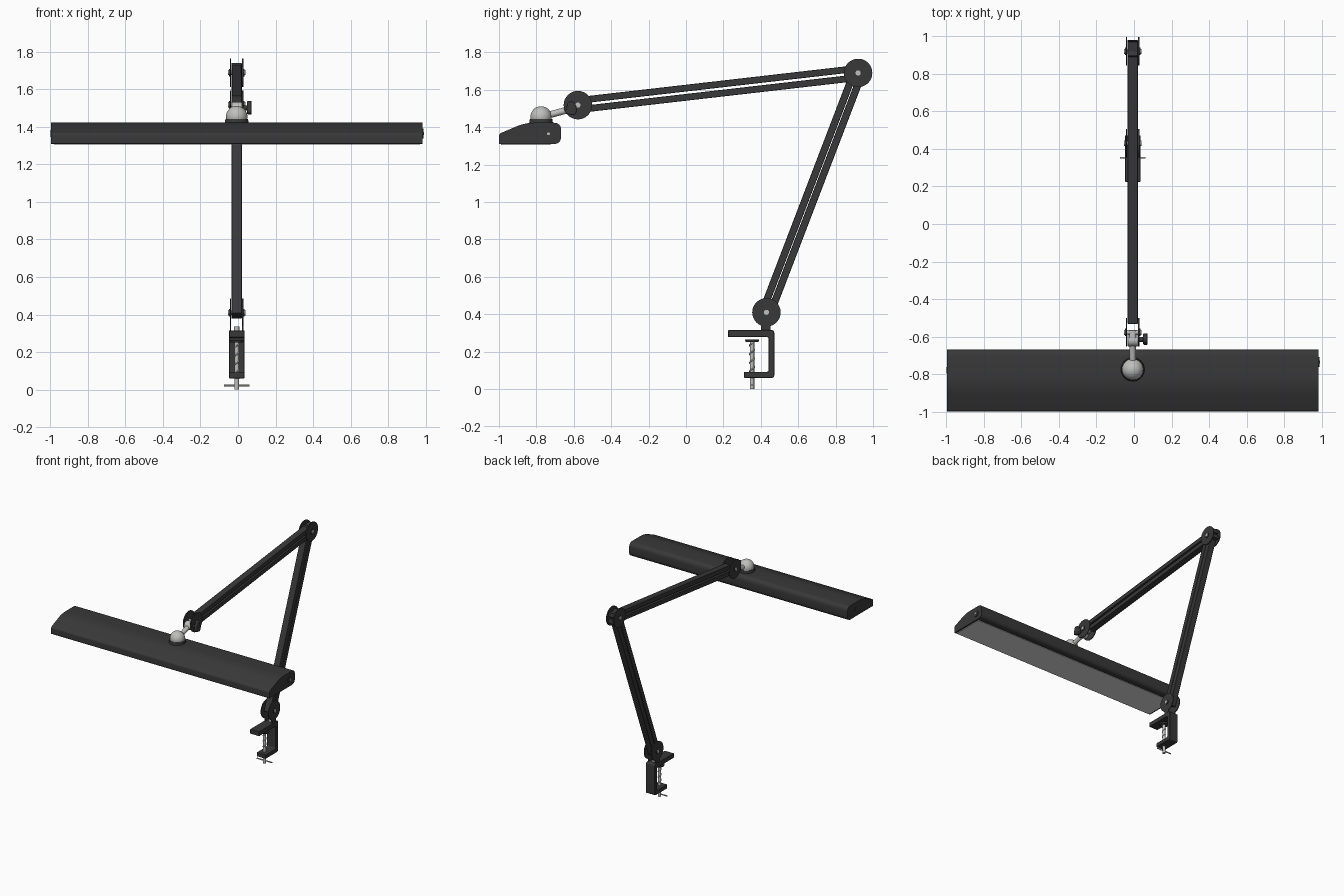
import bpy, bmesh, math
from mathutils import Vector

if "Cube" in bpy.data.objects:
    bpy.data.objects.remove(bpy.data.objects["Cube"])

CX = -0.007  # centre line of the arm and clamp


def material(name, rgb):
    m = bpy.data.materials.new(name)
    m.diffuse_color = (*rgb, 1)
    m.use_nodes = True
    m.node_tree.nodes["Principled BSDF"].inputs["Base Color"].default_value = m.diffuse_color
    return m


BLACK = material("charcoal paint", (0.04, 0.04, 0.04))
METAL = material("brushed metal", (0.52, 0.52, 0.51))
GLOW = material("pale diffuser", (0.75, 0.75, 0.75))


def finish(name, bm, mat, bevel=0.0):
    bmesh.ops.recalc_face_normals(bm, faces=bm.faces)
    me = bpy.data.meshes.new(name)
    bm.to_mesh(me)
    bm.free()
    me.shade_smooth()
    me.set_sharp_from_angle(angle=math.radians(35))
    me.materials.append(mat)
    ob = bpy.data.objects.new(name, me)
    bpy.context.collection.objects.link(ob)
    if bevel:
        b = ob.modifiers.new("bevel", 'BEVEL')
        b.width, b.segments = bevel, 2
    return ob


def prism(name, profile, x0, x1, mat, bevel=0.0):
    """Extrude a (y, z) outline along x."""
    bm = bmesh.new()
    f = bm.faces.new([bm.verts.new((x0, y, z)) for y, z in profile])
    ext = bmesh.ops.extrude_face_region(bm, geom=[f])["geom"]
    bmesh.ops.translate(bm, vec=(x1 - x0, 0, 0),
                        verts=[v for v in ext if isinstance(v, bmesh.types.BMVert)])
    # the extrusion may drop or keep the start face, so close any open rim
    bmesh.ops.holes_fill(bm, edges=[e for e in bm.edges if e.is_boundary])
    return finish(name, bm, mat, bevel)


def rod(name, a, b, r, mat, r2=None, seg=24, bevel=0.0):
    """Cylinder or cone between two points."""
    a, b = Vector(a), Vector(b)
    bm = bmesh.new()
    bmesh.ops.create_cone(bm, cap_ends=True, segments=seg, radius1=r,
                          radius2=r if r2 is None else r2, depth=(b - a).length)
    rot = (b - a).to_track_quat('Z', 'Y').to_matrix().to_4x4()
    bmesh.ops.transform(bm, matrix=rot, verts=bm.verts)
    bmesh.ops.translate(bm, vec=(a + b) / 2, verts=bm.verts)
    return finish(name, bm, mat, bevel)


def box(name, lo, hi, mat, bevel=0.0):
    (x0, y0, z0), (x1, y1, z1) = lo, hi
    return prism(name, [(y0, z0), (y1, z0), (y1, z1), (y0, z1)], x0, x1, mat, bevel)


def rounded(points, n=6):
    """Round the corners of a (y, z, radius) outline."""
    out = []
    for i, (y, z, r) in enumerate(points):
        p = Vector((y, z))
        if r == 0:
            out.append((y, z))
            continue
        u = (Vector(points[i - 1][:2]) - p).normalized()
        v = (Vector(points[(i + 1) % len(points)][:2]) - p).normalized()
        for k in range(n + 1):
            t = k / n
            q = p + u * r * (1 - t) ** 2 + v * r * t ** 2
            out.append((q.x, q.y))
    return out


BASE, ELBOW, HEAD = Vector((0.43, 0.41)), Vector((0.92, 1.69)), Vector((-0.578, 1.518))


# Joints: paired discs with washers and a through bolt
def joint(name, c):
    for side in (-1, 1):
        def at(x):
            return (CX + side * x, c.x, c.y)
        rod(name + "_disc", at(0.029), at(0.036), 0.076, BLACK, seg=48)
        rod(name + "_washer", at(0.036), at(0.041), 0.02, BLACK)
        rod(name + "_bolt_head", at(0.041), at(0.046), 0.014, METAL)
    rod(name + "_bolt", (CX - 0.036, c.x, c.y), (CX + 0.036, c.x, c.y), 0.012, METAL)


for label, centre in (("base_joint", BASE), ("elbow_joint", ELBOW), ("head_joint", HEAD)):
    joint(label, centre)


# Arms: two parallel bars each
def arm(name, a, b, off, h, start, end):
    d = (b - a).normalized()
    n = Vector((-d.y, d.x))
    for side, s in (("_front_bar", -1), ("_rear_bar", 1)):
        p, q = a + d * start + n * off * s, b + d * end + n * off * s
        k = n * h / 2
        prism(name + side, [tuple(v) for v in (p - k, q - k, q + k, p + k)],
              CX - 0.027, CX + 0.027, BLACK, 0.003)


arm("lower_arm", BASE, ELBOW, 0.0215, 0.039, -0.02, 0.04)
arm("upper_arm", HEAD, ELBOW, 0.0245, 0.036, 0.05, 0.058)

# Table clamp: C-shaped bracket
prism("clamp_bracket", rounded([
    (0.225, 0.278, 0), (0.442, 0.278, 0.012), (0.442, 0.092, 0.012), (0.31, 0.092, 0),
    (0.31, 0.06, 0), (0.472, 0.06, 0.015), (0.472, 0.315, 0.015), (0.225, 0.315, 0)]),
    CX - 0.041, CX + 0.041, BLACK, 0.003)
for s in (-1, 1):
    box("base_tongue", (CX + s * 0.0325 - 0.0035, 0.402, 0.31),
        (CX + s * 0.0325 + 0.0035, 0.452, 0.37), BLACK)
rod("base_pin", (CX, 0.428, 0.30), (CX, 0.428, 0.335), 0.014, METAL)

# Clamp screw with helical thread, pad and tommy bar
SY = 0.353
rod("screw_core", (CX, SY, 0.0), (CX, SY, 0.255), 0.012, METAL)
rod("screw_pad", (CX, SY, 0.252), (CX, SY, 0.264), 0.034, BLACK, r2=0.038)
curve = bpy.data.curves.new("screw_thread", 'CURVE')
curve.dimensions = '3D'
curve.bevel_depth, curve.bevel_resolution = 0.004, 2
turns, steps = 4, 16
sp = curve.splines.new('POLY')
sp.points.add(turns * steps)
for i, pt in enumerate(sp.points):
    ang = 2 * math.pi * i / steps
    pt.co = (CX + 0.012 * math.cos(ang), SY + 0.012 * math.sin(ang),
             0.06 + 0.185 * i / (turns * steps), 1)
curve.materials.append(METAL)
bpy.context.collection.objects.link(bpy.data.objects.new("screw_thread", curve))
rod("screw_handle", (CX - 0.068, SY, 0.021), (CX + 0.068, SY, 0.021), 0.005, METAL, seg=12)

# Lamp head: long shade with end caps
shade = [(-1.0, 1.31, 0.006), (-0.668, 1.31, 0.04), (-0.668, 1.424, 0.04),
         (-0.86, 1.424, 0.05), (-0.999, 1.365, 0.012)]
X0, X1 = -0.997, 0.984
prism("lamp_shade", rounded(shade), X0 + 0.008, X1 - 0.008, BLACK)
for nm, a, b in (("left_end_cap", X0, X0 + 0.008), ("right_end_cap", X1 - 0.008, X1)):
    prism(nm, rounded(shade), a, b, BLACK)
box("diffuser", (X0 + 0.015, -0.99, 1.306), (X1 - 0.015, -0.725, 1.312), GLOW)

# Switch on the right end, screw on the left end
rod("switch_ring", (X1 - 0.002, -0.735, 1.365), (X1 + 0.005, -0.735, 1.365), 0.027, BLACK)
rod("switch_button", (X1, -0.735, 1.365), (X1 + 0.008, -0.735, 1.365), 0.008, METAL)
rod("left_end_screw", (X0 - 0.002, -0.78, 1.365), (X0 + 0.002, -0.78, 1.365), 0.018, BLACK)

# Ball mount on top of the shade
BY, BZ = -0.775, 1.455
rod("ball_collar", (CX, BY, 1.42), (CX, BY, 1.443), 0.064, BLACK, r2=0.06, seg=40)
bm = bmesh.new()
bmesh.ops.create_uvsphere(bm, u_segments=32, v_segments=20, radius=0.057)
bmesh.ops.translate(bm, vec=(CX, BY, BZ), verts=bm.verts)
# remove the part hidden in the shade
bmesh.ops.bisect_plane(bm, geom=bm.verts[:] + bm.edges[:] + bm.faces[:],
                       plane_co=(0, 0, 1.426), plane_no=(0, 0, -1), clear_outer=True)
finish("ball", bm, METAL)
rod("ball_stem", (CX, BY + 0.03, 1.462), (CX, -0.635, 1.492), 0.018, METAL)

# Swivel block, lug and round knob at the head joint
rod("swivel_block", (CX - 0.028, -0.62, 1.50), (CX + 0.028, -0.62, 1.50), 0.032, METAL, bevel=0.004)
box("swivel_lug", (CX - 0.018, -0.615, 1.488), (CX + 0.018, -0.565, 1.53), METAL, 0.004)
rod("knob_shaft", (CX + 0.02, -0.615, 1.50), (CX + 0.062, -0.615, 1.50), 0.013, BLACK)
prism("knob", rounded([(-0.648, 1.472, 0.02), (-0.59, 1.462, 0.02), (-0.582, 1.50, 0.014),
                       (-0.60, 1.54, 0.014), (-0.632, 1.535, 0.014)]),
      CX + 0.056, CX + 0.08, BLACK, 0.004)
